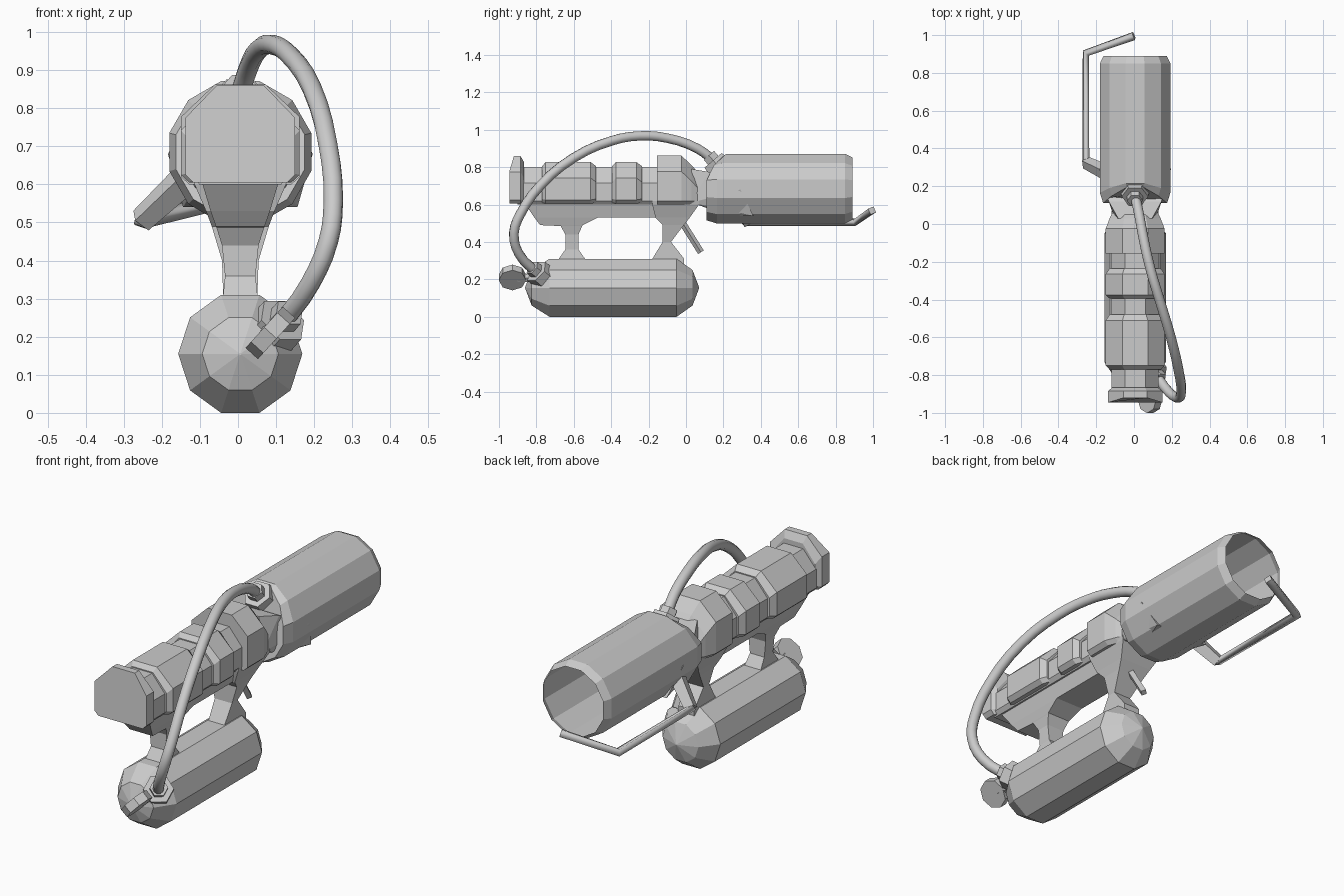
import bpy, bmesh
from math import sin, cos, pi
from mathutils import Vector

if "Cube" in bpy.data.objects:
    bpy.data.objects.remove(bpy.data.objects["Cube"])

X0 = 0.006  # slight sideways offset of the body's centre line


def finish(name, bm):
    bmesh.ops.recalc_face_normals(bm, faces=bm.faces)
    me = bpy.data.meshes.new(name)
    bm.to_mesh(me)
    bm.free()
    ob = bpy.data.objects.new(name, me)
    bpy.context.collection.objects.link(ob)
    return ob


def loft(name, rings, cap_start=True, cap_end=True):
    bm = bmesh.new()
    rows = [[bm.verts.new(p) for p in r] for r in rings]
    n = len(rows[0])
    for a, b in zip(rows, rows[1:]):
        for i in range(n):
            j = (i + 1) % n
            bm.faces.new((a[i], a[j], b[j], b[i]))
    if cap_start:
        bm.faces.new(rows[0])
    if cap_end:
        bm.faces.new(rows[-1])
    return finish(name, bm)


def circle(y, r, z, n):
    # regular polygon with a flat bottom
    return [(X0 + r * sin(2 * pi * (i + .5) / n), y, z - r * cos(2 * pi * (i + .5) / n))
            for i in range(n)]


def shell(y, w, top, bot, lean=0):
    # housing section: chamfered roof, straight sides, small lower chamfer
    half = [(w * .86, bot), (w, bot + .02), (w, top - .085), (w * .43, top)]
    pts = half + [(-x, z) for x, z in reversed(half)]
    return [(X0 + x, y + (lean if z == top else 0), z) for x, z in pts]


def stack(name, levels):
    # upright tapered piece from (z, y0, y1, half width)
    return loft(name, [[(X0 - w, a, z), (X0 + w, a, z), (X0 + w, b, z), (X0 - w, b, z)]
                       for z, a, b, w in levels])


def rod(name, start, end, r1, r2=None, n=6):
    a, b = Vector(start), Vector(end)
    q = (b - a).to_track_quat('Z', 'Y')
    ring = lambda c, r: [c + q @ Vector((r * cos(2 * pi * i / n), r * sin(2 * pi * i / n), 0))
                         for i in range(n)]
    return loft(name, [ring(a, r1), ring(b, r2 or r1)])


def tube(name, pts, r, kind, res, steps):
    cu = bpy.data.curves.new(name, 'CURVE')
    cu.dimensions = '3D'
    cu.bevel_depth, cu.bevel_resolution, cu.use_fill_caps = r, res, True
    cu.resolution_u = steps
    if kind == 'POLY':
        sp = cu.splines.new('POLY')
        sp.points.add(len(pts) - 1)
        for p, c in zip(sp.points, pts):
            p.co = (*c, 1)
    else:
        sp = cu.splines.new('BEZIER')
        sp.bezier_points.add(len(pts) - 1)
        for p, c in zip(sp.bezier_points, pts):
            p.co = c
            p.handle_left_type = p.handle_right_type = 'AUTO'
        sp.use_smooth = True
    ob = bpy.data.objects.new(name, cu)
    bpy.context.collection.objects.link(ob)
    return ob


# fuel tank with domed ends
loft("fuel_tank", [circle(y, r, .155, 10) for y, r in
                   [(-.86, .003), (-.825, .1), (-.73, .163), (-.05, .163), (.035, .1), (.07, .003)]])

# barrel: open muzzle, rear slanted at the top
rear = [(x, y + max(0, z - .77) * 1.0, z) for x, y, z in circle(.11, .175, .685, 12)]
rear2 = [(x, y + max(0, z - .77) * .5, z) for x, y, z in circle(.165, .193, .685, 12)]
loft("barrel", [rear, rear2, circle(.85, .193, .685, 12), circle(.89, .173, .685, 12)],
     cap_end=False)

# cradle joining housing and barrel
bm = bmesh.new()
for x, y, z in [(.11, .03, .61), (.09, .03, .79), (.14, .12, .775), (.19, .29, .68),
                (.15, .36, .54), (.1, .23, .54)]:
    for s in (-1, 1):
        bm.verts.new((X0 + s * x, y, z))
bmesh.ops.convex_hull(bm, input=bm.verts)
finish("barrel_cradle", bm)

# housing: inner core, ribs, end cap and front block
loft("housing_core", [shell(y, .125, .80, .6) for y in (-.9, -.1)])
for name, a, b in (("rear_rib", -.77, -.48), ("middle_rib", -.395, -.235)):
    loft(name, [shell(a, .135, .805, .61), shell(a + .02, .156, .827, .605),
                shell(b - .03, .156, .827, .605), shell(b, .135, .805, .61)])
loft("end_cap", [shell(-.945, .144, .86, .605, .025), shell(-.885, .144, .86, .605),
                 shell(-.865, .12, .825, .61)])
loft("front_block", [shell(-.155, .156, .862, .6), shell(-.025, .156, .862, .6),
                     shell(.03, .135, .81, .6), shell(.07, .115, .765, .6)])

# lower frame with the two struts reaching the tank
stack("rear_strut", [(.62, -.87, -.4, .105), (.53, -.81, -.473, .078), (.49, -.78, -.553, .064),
                     (.485, -.67, -.555, .062), (.44, -.645, -.575, .048),
                     (.36, -.645, -.575, .04), (.31, -.68, -.54, .045), (.28, -.68, -.54, .045)])
stack("middle_rail", [(.62, -.5, -.1, .105), (.53, -.5, -.15, .078)])
stack("front_strut", [(.62, -.18, .07, .125), (.6, -.18, .07, .12), (.53, -.163, .02, .09),
                      (.49, -.125, -.012, .075), (.4, -.125, -.08, .048),
                      (.31, -.18, -.01, .045), (.28, -.18, -.01, .045)])

# trigger lever
rod("trigger", (X0, -.03, .52), (X0, .08, .345), .018, n=4)

# igniter arm running along the barrel
rod("igniter_root", (-.1, .25, .65), (-.255, .325, .505), .045, .034, n=4)
tube("igniter_arm", [(-.2, .3, .555), (-.255, .325, .505), (-.255, .905, .505), (0, .995, .568)],
     .024, 'POLY', 0, 1)

# hose
hose = [(.005, .15, .835), (.025, .06, .9), (.055, -.1, .955), (.09, -.25, .967), (.135, -.4, .94),
        (.195, -.6, .85), (.237, -.78, .7), (.25, -.885, .55), (.237, -.92, .45),
        (.19, -.895, .34), (.115, -.80, .235)]
tube("hose", hose, .026, 'BEZIER', 3, 3)

# hose fittings
d = Vector((0, -.65, .76))
c = Vector((.005, .155, .825))
rod("barrel_fitting", c - d * .05, c + d * .015, .08, .07)
rod("barrel_collar", c + d * .015, c + d * .05, .042)
d = Vector((.5, -.66, .56)).normalized()
c = Vector((.11, -.79, .235))
rod("tank_fitting", c - d * .06, c + d * .015, .07)
rod("tank_collar", c + d * .015, c + d * .05, .042)

# valve wheel and stem
n = Vector((.74, 0, -.67))
c = Vector((.085, -.928, .21))
rod("valve_wheel", c - n * .022, c + n * .022, .073, n=8)
rod("valve_stem", (.085, -.9, .21), (.07, -.76, .2), .024)
